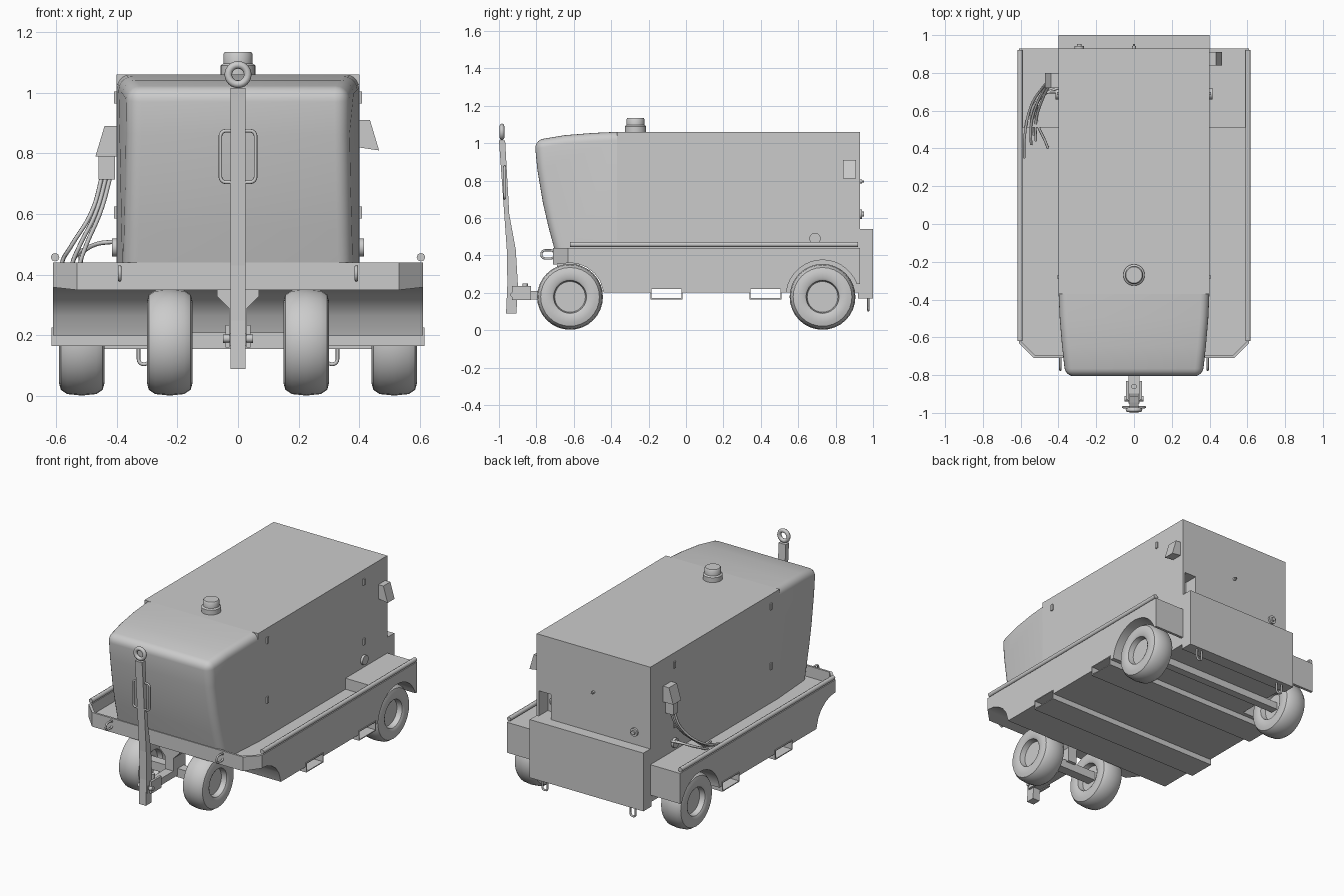
import bpy, bmesh, math
from mathutils import Vector

if "Cube" in bpy.data.objects:
    bpy.data.objects.remove(bpy.data.objects["Cube"])


def finish(name, bm, smooth=None):
    bmesh.ops.recalc_face_normals(bm, faces=bm.faces)
    me = bpy.data.meshes.new(name)
    bm.to_mesh(me)
    bm.free()
    ob = bpy.data.objects.new(name, me)
    bpy.context.collection.objects.link(ob)
    if smooth:
        activate(ob)
        bpy.ops.object.shade_smooth_by_angle(angle=math.radians(smooth))
    return ob


def activate(ob):
    bpy.ops.object.select_all(action='DESELECT')
    ob.select_set(True)
    bpy.context.view_layer.objects.active = ob


def prism(name, pts, axis, a, b, smooth=None):
    """Extrude a 2D outline along an axis: x takes (y,z), y takes (x,z), z takes (x,y)."""
    put = {'x': lambda p, t: (t, p[0], p[1]), 'y': lambda p, t: (p[0], t, p[1]),
           'z': lambda p, t: (p[0], p[1], t)}[axis]
    bm = bmesh.new()
    r0 = [bm.verts.new(put(p, a)) for p in pts]
    r1 = [bm.verts.new(put(p, b)) for p in pts]
    n = len(pts)
    bm.faces.new(r0)
    bm.faces.new(r1)
    for i in range(n):
        bm.faces.new((r0[i], r0[(i + 1) % n], r1[(i + 1) % n], r1[i]))
    return finish(name, bm, smooth)


def box(name, x0, x1, y0, y1, z0, z1):
    return prism(name, [(x0, y0), (x1, y0), (x1, y1), (x0, y1)], 'z', z0, z1)


def lathe(name, profile, center, axis, n=28):
    """Revolve (offset along axis, radius) points."""
    rot = Vector((0, 0, 1)).rotation_difference(Vector(axis)).to_matrix()
    bm = bmesh.new()
    vs = [bm.verts.new((r, 0, h)) for h, r in profile]
    es = [bm.edges.new(e) for e in zip(vs, vs[1:])]
    bmesh.ops.spin(bm, geom=vs + es, cent=(0, 0, 0), axis=(0, 0, 1), angle=2 * math.pi, steps=n)
    bmesh.ops.remove_doubles(bm, verts=bm.verts, dist=1e-5)
    bmesh.ops.transform(bm, matrix=rot, verts=bm.verts)
    bmesh.ops.translate(bm, vec=center, verts=bm.verts)
    return finish(name, bm, 40)


def tube(name, pts, r, cyclic=False, bezier=False):
    cu = bpy.data.curves.new(name, 'CURVE')
    cu.dimensions = '3D'
    cu.bevel_depth, cu.bevel_resolution, cu.resolution_u = r, 2, 6
    cu.use_fill_caps = True
    sp = cu.splines.new('BEZIER' if bezier else 'POLY')
    dst = sp.bezier_points if bezier else sp.points
    dst.add(len(pts) - 1)
    for d, p in zip(dst, pts):
        if bezier:
            d.co = p
            d.handle_left_type = d.handle_right_type = 'AUTO'
        else:
            d.co = (*p, 1)
    sp.use_cyclic_u = cyclic
    ob = bpy.data.objects.new(name, cu)
    bpy.context.collection.objects.link(ob)
    activate(ob)
    bpy.ops.object.convert(target='MESH')
    bpy.ops.object.shade_smooth_by_angle(angle=math.radians(50))
    return ob


def boolean(ob, cutter, op='DIFFERENCE'):
    m = ob.modifiers.new('cut', 'BOOLEAN')
    m.operation, m.object, m.solver = op, cutter, 'EXACT'
    activate(ob)
    bpy.ops.object.modifier_apply(modifier=m.name)
    bpy.data.objects.remove(cutter)


def oval(w, h, r, n=5):
    """Rounded rectangle outline, half sizes w and h."""
    return [(sx * (w - r) + r * math.cos(a), sz * (h - r) + r * math.sin(a))
            for q, (sx, sz) in enumerate([(1, 1), (-1, 1), (-1, -1), (1, -1)])
            for a in [math.pi / 2 * (q + i / (n - 1)) for i in range(n)]]


# Chassis tray: side profile with front wheel arch, trimmed to the plan outline
arch = [(-0.62, 0.36), (-0.575, 0.354), (-0.53, 0.335), (-0.49, 0.305), (-0.46, 0.265), (-0.44, 0.2)]
hull = prism('chassis_tray', [(-0.71, 0.44), (-0.71, 0.35)] + arch + [(0.93, 0.2), (0.93, 0.44)],
             'x', -0.7, 0.7)


def plan(x, y0, y1, c):
    return [(-x, y1), (-x, y0 + c), (c - x, y0), (x - c, y0), (x, y0 + c), (x, y1)]


boolean(hull, prism('plan', plan(0.61, -0.711, 1.0, 0.08), 'z', 0, 1), 'INTERSECT')
boolean(hull, prism('trench', plan(0.597, -0.697, 0.51, 0.076), 'z', 0.37, 1))
wheel_arch = [(0.73 + 0.195 * math.cos(math.radians(a)), 0.18 + 0.195 * math.sin(math.radians(a)))
              for a in range(20, 181, 10)]
for s in (-1, 1):
    boolean(hull, prism('arch', wheel_arch + [(0.535, 0.1), (1.0, 0.1), (1.0, 0.246)],
                        'x', s * 0.4, s * 0.7))

# Forklift pockets: open tubes running through the chassis
for i, y in enumerate((-0.105, 0.425)):
    boolean(hull, box('slot', -0.7, 0.7, y - 0.08, y + 0.08, 0.1, 0.22))
    pocket = box('fork_pocket_%d' % i, -0.615, 0.615, y - 0.086, y + 0.086, 0.165, 0.226)
    boolean(pocket, box('hole', -0.7, 0.7, y - 0.08, y + 0.08, 0.171, 0.22))
activate(hull)
bpy.ops.object.shade_smooth_by_angle(angle=math.radians(28))

# Main housing with a rear corner recess, and rear lower box
body = box('housing', -0.4, 0.4, -0.37, 0.93, 0.36, 1.06)
boolean(body, box('recess', 0.3, 0.385, 0.84, 1.0, 0.54, 0.70))
box('rear_box', -0.4, 0.4, 0.92, 1.0, 0.17, 0.54)

# Front hood: tapered side profile with rounded edges
prof = [(-0.37, 0.365), (-0.37, 1.06), (-0.5, 1.054), (-0.65, 1.042), (-0.81, 1.015),
        (-0.795, 0.86), (-0.765, 0.68), (-0.735, 0.55), (-0.685, 0.365)]
bm = bmesh.new()
rows = []
for s in (-1, 1):
    rows.append([bm.verts.new((s * (0.399 - 0.035 * ((-0.37 - y) / 0.43) ** 1.5), y, z)) for y, z in prof])
n = len(prof)
for r in rows:
    bm.faces.new(r)
for i in range(n):
    j = (i + 1) % n
    bm.faces.new((rows[0][i], rows[0][j], rows[1][j], rows[1][i]))
bmesh.ops.recalc_face_normals(bm, faces=bm.faces)
edges = [bm.edges.get((r[i], r[i + 1])) for r in rows for i in range(1, n - 1)]
edges.append(bm.edges.get((rows[0][4], rows[1][4])))
bmesh.ops.bevel(bm, geom=edges, offset=0.045, segments=5, profile=0.5, affect='EDGES')
finish('front_hood', bm, 35)

# Filler cap on the roof
lathe('roof_cap', [(0, 0), (0, 0.057), (0.03, 0.057), (0.037, 0.048), (0.068, 0.048), (0.075, 0.043), (0.075, 0)],
      (0, -0.27, 1.06), (0, 0, 1))

# Wheels
half = [(0.035, 0), (0.035, 0.082), (0.068, 0.088), (0.075, 0.1), (0.075, 0.135), (0.069, 0.157), (0.048, 0.171)]
tyre = half + [(0, 0.176)] + [(-h, r) for h, r in reversed(half)]
for s, side in ((-1, 'left'), (1, 'right')):
    lathe('front_wheel_' + side, tyre, (s * 0.225, -0.62, 0.178), (1, 0, 0), 32)
    lathe('rear_wheel_' + side, tyre, (s * 0.515, 0.73, 0.178), (1, 0, 0), 32)
    # Tray rails
    tube('rail_' + side, [(s * 0.603, -0.62, 0.458), (s * 0.603, 0.92, 0.458)], 0.014)
    # Side latches
    for y in (-0.28, 0.69):
        for z in (0.985, 0.605):
            box('latch_' + side, s * 0.395, s * 0.408, y - 0.008, y + 0.008, z - 0.02, z + 0.02)
    # Tie-down loops front and rear
    tube('front_loop_' + side, [(s * 0.39, -0.738 + u, 0.405 + v) for u, v in oval(0.035, 0.022, 0.02)], 0.006, True)
    tube('rear_loop_' + side, [(s * 0.31 + u, 0.975, 0.145 + v) for u, v in oval(0.018, 0.04, 0.017)], 0.006, True)
    # Side drain bosses
    lathe('boss_' + side, [(0, 0), (0, 0.03), (0.015, 0.03), (0.015, 0)], (s * 0.4, 0.69, 0.49), (s, 0, 0), 20)
    # Drawbar hinge plates
    box('hinge_plate_' + side, s * 0.028, s * 0.042, -0.93, -0.83, 0.16, 0.235)

# Steering axle, pivot and tow link
box('front_axle', -0.2, 0.2, -0.65, -0.59, 0.155, 0.21)
box('rear_axle', -0.5, 0.5, 0.705, 0.755, 0.155, 0.2)
prism('steering_pivot', [(-0.07, 0.375), (0.07, 0.375), (0.07, 0.33), (0.03, 0.29), (0.03, 0.2), (-0.03, 0.2),
                         (-0.03, 0.29), (-0.07, 0.33)], 'y', -0.69, -0.57)
box('tow_link', -0.028, 0.028, -0.95, -0.6, 0.165, 0.208)
lathe('link_pin', [(0, 0), (0, 0.014), (0.045, 0.014), (0.045, 0)], (0, -0.86, 0.205), (0, 0, 1), 12)
lathe('hinge_pin', [(-0.05, 0), (-0.05, 0.014), (0.05, 0.014), (0.05, 0)], (0, -0.925, 0.19), (1, 0, 0), 12)

# Upright drawbar with ring and handle
prism('drawbar', [(-1.0, 1.015), (-0.967, 1.015), (-0.945, 0.62), (-0.91, 0.43), (-0.898, 0.23), (-0.907, 0.09),
                  (-0.962, 0.09), (-0.955, 0.25), (-0.958, 0.43)], 'x', -0.025, 0.025)
tube('tow_ring', [(0.032 * math.cos(math.tau * i / 24), -0.984, 1.06 + 0.032 * math.sin(math.tau * i / 24))
                  for i in range(24)], 0.0125, True)
tube('drawbar_handle', [(u, -0.97, 0.79 + v) for u, v in oval(0.058, 0.085, 0.018)], 0.006, True)

# Side cowls, cable connector and hanging cables
prism('right_cowl', [(0.398, 0.91), (0.435, 0.91), (0.465, 0.81), (0.398, 0.82)], 'y', 0.84, 0.91)
prism('left_cowl', [(-0.398, 0.89), (-0.44, 0.89), (-0.47, 0.79), (-0.398, 0.79)], 'y', 0.72, 0.80)
box('connector', -0.46, -0.405, 0.735, 0.785, 0.715, 0.792)
for i, (x, y) in enumerate([(-0.58, 0.35), (-0.545, 0.42), (-0.52, 0.44)]):
    o = -0.447 + i * 0.014
    tube('cable_%d' % i, [(o, 0.76, 0.73), (o - 0.03, 0.73, 0.62), (x * 0.6 + o * 0.4 - 0.02, 0.62, 0.50),
                          (x, y + 0.1, 0.44), (x, y, 0.40)], 0.007, bezier=True)
for i, (x, y) in enumerate([(-0.455, 0.4), (-0.53, 0.47)]):
    tube('side_cable_%d' % i, [(-0.4, 0.70 + i * 0.02, 0.51), (-0.47, 0.69, 0.50), (-0.52 + i * -0.02, 0.6, 0.455),
                               (x, y, 0.40)], 0.007, bezier=True)

# Rear knobs
for nm, x, y, z, r in (('rear_button', 0, 0.93, 0.795, 0.01), ('rear_lock', -0.29, 0.93, 0.62, 0.026),
                       ('recess_knob', 0.34, 0.84, 0.61, 0.028)):
    lathe(nm, [(0, 0), (0, r), (0.012, r), (0.012, r * 0.5), (0.022, r * 0.5), (0.022, 0)], (x, y, z), (0, 1, 0), 16)
